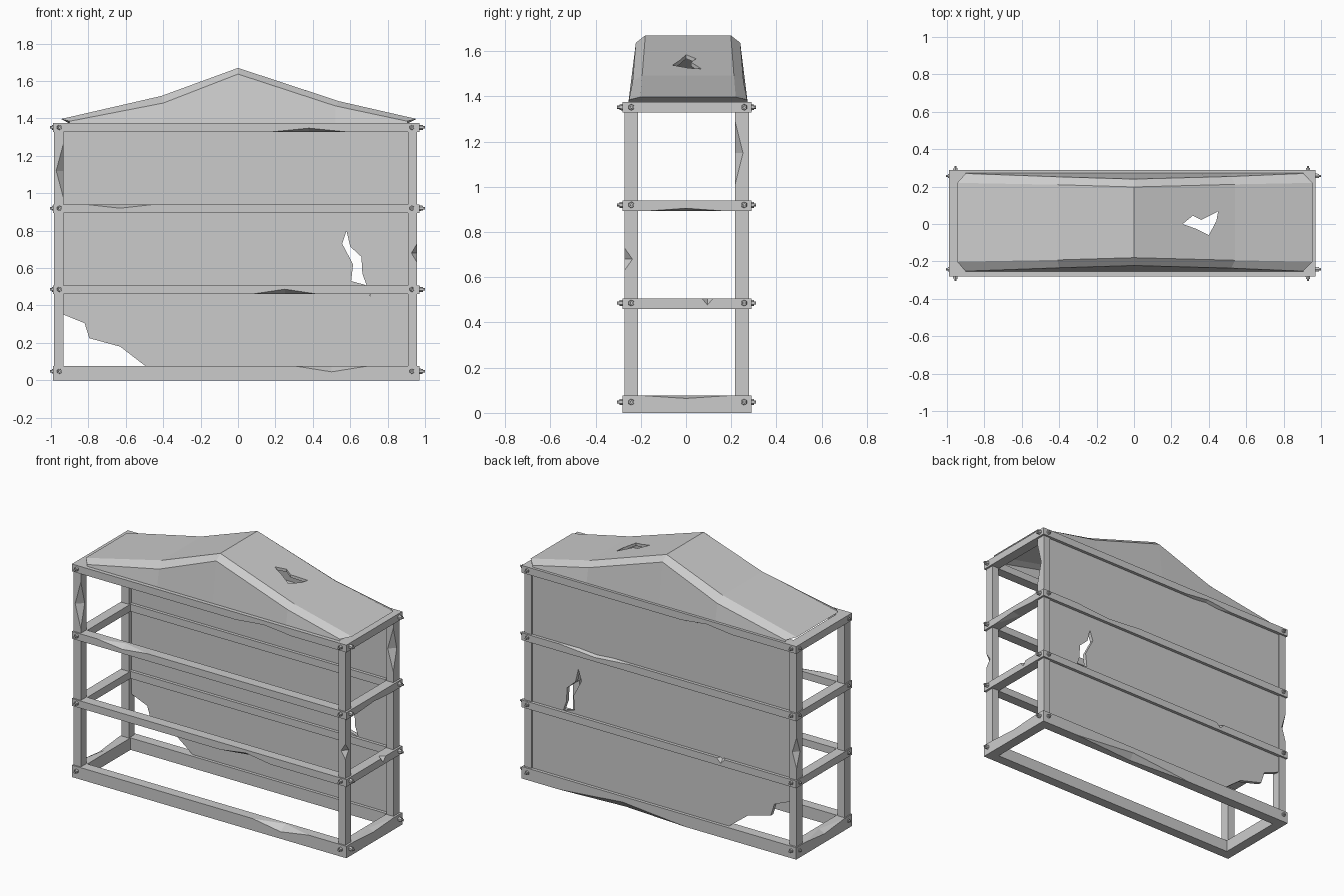
import bpy, bmesh
from mathutils import Matrix, Vector

if "Cube" in bpy.data.objects:
    bpy.data.objects.remove(bpy.data.objects["Cube"])


def make(name, verts, faces):
    me = bpy.data.meshes.new(name)
    me.from_pydata(verts, [], faces)
    ob = bpy.data.objects.new(name, me)
    bpy.context.collection.objects.link(ob)
    return ob


def fix_normals(ob):
    bm = bmesh.new()
    bm.from_mesh(ob.data)
    bmesh.ops.recalc_face_normals(bm, faces=bm.faces)
    bm.to_mesh(ob.data)
    bm.free()
    return ob


def prism(name, pts, to3d, lo, hi):
    n = len(pts)
    verts = [to3d(a, b, h) for h in (lo, hi) for a, b in pts]
    faces = [list(range(n)), list(range(2 * n - 1, n - 1, -1))]
    faces += [(i, (i + 1) % n, (i + 1) % n + n, i + n) for i in range(n)]
    return fix_normals(make(name, verts, faces))


def apply(ob, mod):
    bpy.context.view_layer.objects.active = ob
    with bpy.context.temp_override(object=ob, active_object=ob):
        bpy.ops.object.modifier_apply(modifier=mod.name)


def cut(ob, cutter):
    mod = ob.modifiers.new("cut", 'BOOLEAN')
    mod.operation, mod.solver, mod.object = 'DIFFERENCE', 'EXACT', cutter
    cutter.hide_render = True
    apply(ob, mod)
    bpy.data.objects.remove(cutter)


def chip(ob, centre, half):
    """Cut a pointed dent centred on an edge."""
    c = Vector(centre)
    v = [c + Vector([s * half[k] if k == a else 0 for k in range(3)])
         for a in range(3) for s in (-1, 1)]
    f = [(a, b, d) for a in (0, 1) for b in (2, 3) for d in (4, 5)]
    cut(ob, fix_normals(make("chip_cutter", v, f)))


xz = lambda a, b, h: (a, h, b)
xy = lambda a, b, h: (a, b, h)

# Rectangular frame rings
X0, X1, Y0, Y1, W = -0.99, 0.97, -0.28, 0.29, 0.065


def ring(name, z0, z1):
    def loop(d, z):
        return [(X0 + d, Y0 + d, z), (X1 - d, Y0 + d, z), (X1 - d, Y1 - d, z), (X0 + d, Y1 - d, z)]
    v = loop(0, z0) + loop(W, z0) + loop(W, z1) + loop(0, z1)
    f = []
    for k in range(4):
        for i in range(4):
            j, m = (i + 1) % 4, (k + 1) % 4
            f.append((4 * k + i, 4 * k + j, 4 * m + j, 4 * m + i))
    return fix_normals(make(name, v, f))


levels = [("bottom_frame", 0.0, 0.077), ("lower_frame", 0.46, 0.507),
          ("middle_frame", 0.893, 0.94), ("top_frame", 1.328, 1.375)]
rings = [ring(*l) for l in levels]
chip(rings[0], (0.5, Y0, 0.077), (0.2, 0.05, 0.032))
chip(rings[0], (X1, 0, 0.077), (0.04, 0.2, 0.013))
chip(rings[0], (X0, 0, 0.077), (0.04, 0.2, 0.02))
chip(rings[0], (0.25, Y1, 0), (0.45, 0.03, 0.04))
chip(rings[1], (0.25, Y0, 0.46), (0.18, 0.04, 0.027))
chip(rings[1], (X1, 0.095, 0.507), (0.03, 0.025, 0.03))
chip(rings[1], (-0.45, Y1, 0.507), (0.03, 0.03, 0.03))
chip(rings[2], (-0.63, Y0, 0.94), (0.18, 0.045, 0.02))
chip(rings[2], (0.45, Y1, 0.94), (0.25, 0.04, 0.02))
chip(rings[2], (X1, 0, 0.893), (0.05, 0.17, 0.012))
chip(rings[3], (0.38, Y0, 1.328), (0.2, 0.05, 0.02))
chip(rings[3], (-0.35, Y1, 1.328), (0.18, 0.04, 0.02))

# Corner posts
posts = {}
for sx, (xa, xb) in (("left", (-0.984, -0.932)), ("right", (0.908, 0.957))):
    for sy, (ya, yb) in (("front", (-0.272, -0.212)), ("back", (0.217, 0.278))):
        posts[sx, sy] = prism(sy + "_" + sx + "_post",
                              [(xa, ya), (xb, ya), (xb, yb), (xa, yb)], xy, 0.03, 1.35)
chip(posts["left", "front"], (-0.932, -0.272, 1.12), (0.04, 0.04, 0.15))
chip(posts["right", "front"], (0.957, -0.272, 0.68), (0.03, 0.035, 0.05))
chip(posts["right", "back"], (0.957, 0.217, 1.15), (0.04, 0.035, 0.14))
chip(posts["left", "back"], (-0.984, 0.278, 0.68), (0.03, 0.035, 0.1))

# Back panel with a broken corner and a tear
panel = prism("back_panel", [(0.93, 0.03), (0.93, 1.36), (-0.96, 1.36), (-0.96, 0.36),
                             (-0.93, 0.35), (-0.82, 0.305), (-0.795, 0.225), (-0.63, 0.18),
                             (-0.5, 0.08), (-0.45, 0.03)], xz, 0.245, 0.27)
cut(panel, prism("tear_cutter", [(0.58, 0.8), (0.6, 0.715), (0.66, 0.66), (0.665, 0.57),
                                 (0.71, 0.445), (0.68, 0.51), (0.605, 0.53), (0.615, 0.62),
                                 (0.557, 0.73)], xz, 0.2, 0.32))

# Gabled roof shell: x, x of eave corner, lower edge z, upper edge z, y insets
stations = [(-0.945, -0.90, 1.385, 1.397, 0.0, 0.05), (-0.41, -0.40, 1.482, 1.52, 0.018, 0.06),
            (0, 0, 1.637, 1.67, 0.03, 0.072), (0.54, 0.52, 1.467, 1.492, 0.016, 0.058),
            (0.955, 0.905, 1.385, 1.397, 0.0, 0.05)]
verts, faces = [], []
for xt, xm, zm, zt, dm, dt in stations:
    f, b = -0.252, 0.27
    verts += [(xm, f - 0.003, 1.372), (xm, f + dm, zm), (xt, f + dt, zt),
              (xt, b - dt, zt), (xm, b - dm, zm), (xm, b + 0.003, 1.372)]
for i in range(4):
    for j in range(5):
        a = 6 * i + j
        faces.append((a, a + 6, a + 7, a + 1))
faces += [tuple(range(6)), tuple(range(29, 23, -1))]
roof = make("roof", verts, faces)
mod = roof.modifiers.new("shell", 'SOLIDIFY')
mod.thickness, mod.offset = 0.018, -1
apply(roof, mod)
cut(roof, prism("roof_hole_cutter", [(0.26, 0.0), (0.315, 0.045), (0.36, 0.022), (0.45, 0.068),
                                     (0.44, 0.015), (0.4, -0.06), (0.33, -0.025)], xy, 1.2, 1.8))

# Hexagonal bolts on every frame corner
bm = bmesh.new()


def bolt(pos, normal):
    rot = Vector(normal).to_track_quat('Z', 'Y').to_matrix().to_4x4()
    for r, depth in ((0.015, 0.03), (0.008, 0.05)):
        bmesh.ops.create_cone(bm, cap_ends=True, segments=6, radius1=r, radius2=r * 0.85,
                              depth=depth, matrix=Matrix.Translation(pos) @ rot)


for z in (0.048, 0.486, 0.92, 1.352):
    for x in (-0.955, 0.93):
        bolt((x, Y0, z), (0, -1, 0))
        bolt((x, Y1 - 0.005, z), (0, 1, 0))
    for y in (-0.242, 0.257):
        bolt((X0 + 0.01, y, z), (-1, 0, 0))
        bolt((X1 + 0.005, y, z), (1, 0, 0))
bolts = make("bolts", [], [])
bm.to_mesh(bolts.data)
bm.free()
